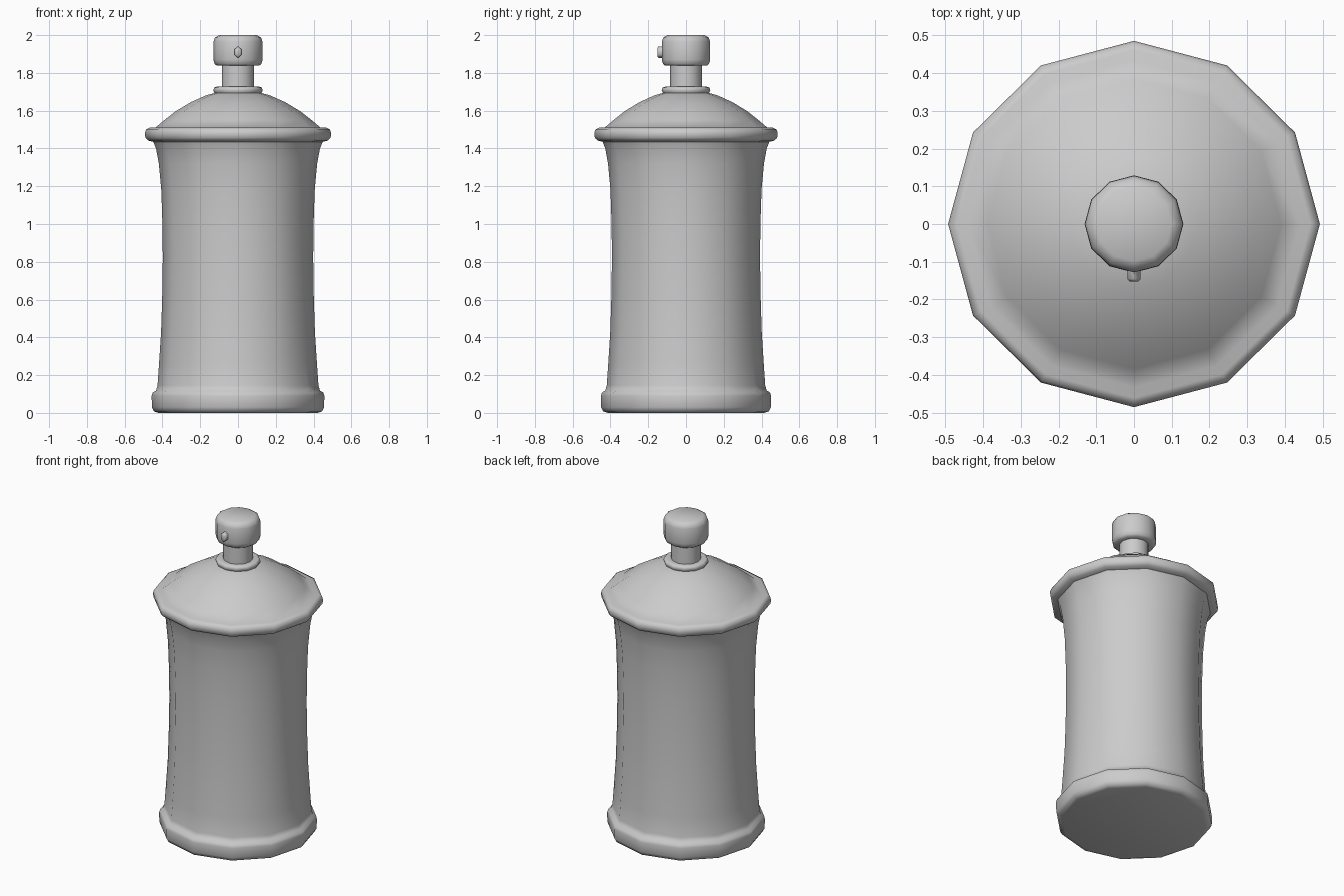
import bpy, bmesh, math

if "Cube" in bpy.data.objects:
    bpy.data.objects.remove(bpy.data.objects["Cube"])

SIDES = 12
SQUASH = 0.985  # slightly narrower front to back


def finish(name, bm, angle):
    bmesh.ops.recalc_face_normals(bm, faces=bm.faces)
    mesh = bpy.data.meshes.new(name)
    bm.to_mesh(mesh)
    bm.free()
    obj = bpy.data.objects.new(name, mesh)
    bpy.context.collection.objects.link(obj)
    bpy.ops.object.select_all(action='DESELECT')
    bpy.context.view_layer.objects.active = obj
    obj.select_set(True)
    bpy.ops.object.shade_smooth_by_angle(angle=math.radians(angle))
    return obj


def lathe(name, profile, sides=SIDES, angle=50):
    """Revolve (radius, z) points around z and cap both ends."""
    bm = bmesh.new()
    rings = []
    for r, z in profile:
        rings.append([bm.verts.new((r * math.cos(2 * math.pi * i / sides),
                                    r * math.sin(2 * math.pi * i / sides) * SQUASH, z))
                      for i in range(sides)])
    for a, b in zip(rings, rings[1:]):
        for i in range(sides):
            j = (i + 1) % sides
            bm.faces.new((a[i], a[j], b[j], b[i]))
    bm.faces.new(rings[0][::-1])
    bm.faces.new(rings[-1])
    return finish(name, bm, angle)


# Can: base band, waisted wall, shoulder rim and dome
lathe("can_body", [
    (0.42, 0.0), (0.445, 0.008), (0.456, 0.03), (0.457, 0.09), (0.452, 0.108),
    (0.434, 0.118), (0.426, 0.145), (0.418, 0.26), (0.407, 0.43), (0.401, 0.62), (0.398, 0.82),
    (0.400, 1.0), (0.406, 1.18), (0.419, 1.32), (0.434, 1.40), (0.448, 1.435),
    (0.475, 1.442), (0.490, 1.456), (0.493, 1.48), (0.487, 1.50), (0.468, 1.51),
    (0.440, 1.508), (0.39, 1.55), (0.33, 1.597), (0.25, 1.645), (0.17, 1.681), (0.10, 1.70)])

# Collar ring where the stem meets the dome
lathe("collar", [(0.11, 1.68), (0.123, 1.692), (0.131, 1.708),
                 (0.126, 1.722), (0.113, 1.727), (0.08, 1.722)])

# Valve stem
lathe("stem", [(0.086, 1.69), (0.086, 1.85)])

# Spray button
lathe("spray_button", [(0.08, 1.838), (0.112, 1.838), (0.124, 1.848), (0.130, 1.87),
                       (0.130, 1.965), (0.122, 1.987), (0.10, 2.0)])

# Nozzle: small hexagonal peg facing the front
bm = bmesh.new()
loops = []
for y, s in ((-0.11, 1.0), (-0.146, 1.0), (-0.152, 0.7)):
    loops.append([bm.verts.new((0.02 * s * math.sin(k * math.pi / 3), y,
                                1.91 + 0.031 * s * math.cos(k * math.pi / 3)))
                  for k in range(6)])
for a, b in zip(loops, loops[1:]):
    for k in range(6):
        bm.faces.new((a[k], a[(k + 1) % 6], b[(k + 1) % 6], b[k]))
bm.faces.new(loops[0])
bm.faces.new(loops[-1])
finish("nozzle", bm, 65)
